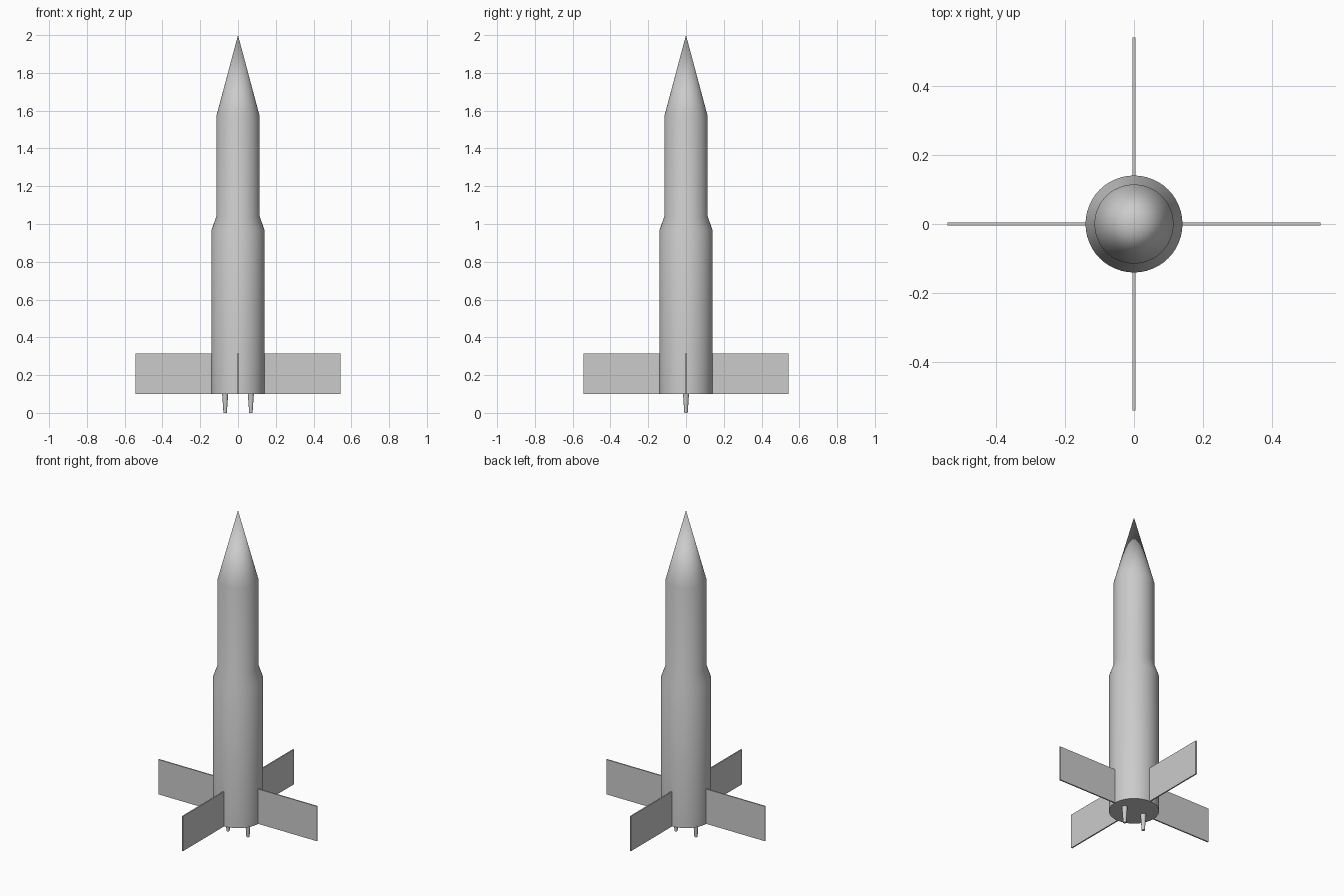
import bpy
import math
from mathutils import Matrix

cube = bpy.data.objects.get("Cube")
if cube:
    bpy.data.objects.remove(cube, do_unlink=True)

# Single grey paint
grey = bpy.data.materials.new("light grey")
grey.use_nodes = True
colour = (0.6, 0.6, 0.6, 1)
grey.diffuse_color = colour
grey.node_tree.nodes["Principled BSDF"].inputs["Base Color"].default_value = colour


def lathe(name, profile, sides, x=0.0):
    """Closed solid of revolution; profile is (radius, z) from bottom to top."""
    verts, rings, faces = [], [], []
    for r, z in profile:
        count = sides if r > 0 else 1
        rings.append([len(verts) + i for i in range(count)])
        for i in range(count):
            a = 2 * math.pi * i / sides
            verts.append((r * math.cos(a), r * math.sin(a), z))
    for low, high in zip(rings, rings[1:]):
        for i in range(sides):
            j = (i + 1) % sides
            if len(high) == 1:
                faces.append((low[i], low[j], high[0]))
            else:
                faces.append((low[i], low[j], high[j], high[i]))
    faces.append(rings[0][::-1])
    if len(rings[-1]) > 1:
        faces.append(rings[-1])
    mesh = bpy.data.meshes.new(name)
    mesh.from_pydata(verts, [], faces)
    mesh.materials.append(grey)
    obj = bpy.data.objects.new(name, mesh)
    obj.location.x = x
    bpy.context.collection.objects.link(obj)
    bpy.ops.object.select_all(action="DESELECT")
    obj.select_set(True)
    bpy.context.view_layer.objects.active = obj
    bpy.ops.object.shade_smooth_by_angle(angle=math.radians(30))
    return obj


# Body: lower stage, shoulder, upper stage and nose cone
BASE = 0.1
lathe("rocket_body", [(0.141, BASE), (0.141, 0.965), (0.115, 1.04),
                      (0.115, 1.57), (0, 2.0)], 48)

# Two tapered engine nozzles
for side, x in (("right", -0.068), ("left", 0.068)):
    lathe(side + "_nozzle", [(0.009, 0), (0.016, BASE + 0.002)], 24, x)

# Four thin rectangular fins, turned around the body
INNER, OUTER, TOP, THICK = 0.12, 0.543, 0.315, 0.008
for i, side in enumerate(("left", "back", "right", "front")):
    bpy.ops.mesh.primitive_cube_add(size=1)
    fin = bpy.context.object
    fin.name = side + "_fin"
    fin.data.transform(
        Matrix.Rotation(i * math.pi / 2, 4, "Z")
        @ Matrix.Translation(((INNER + OUTER) / 2, 0, (BASE + TOP) / 2))
        @ Matrix.Diagonal((OUTER - INNER, THICK, TOP - BASE, 1)))
    fin.data.materials.append(grey)
